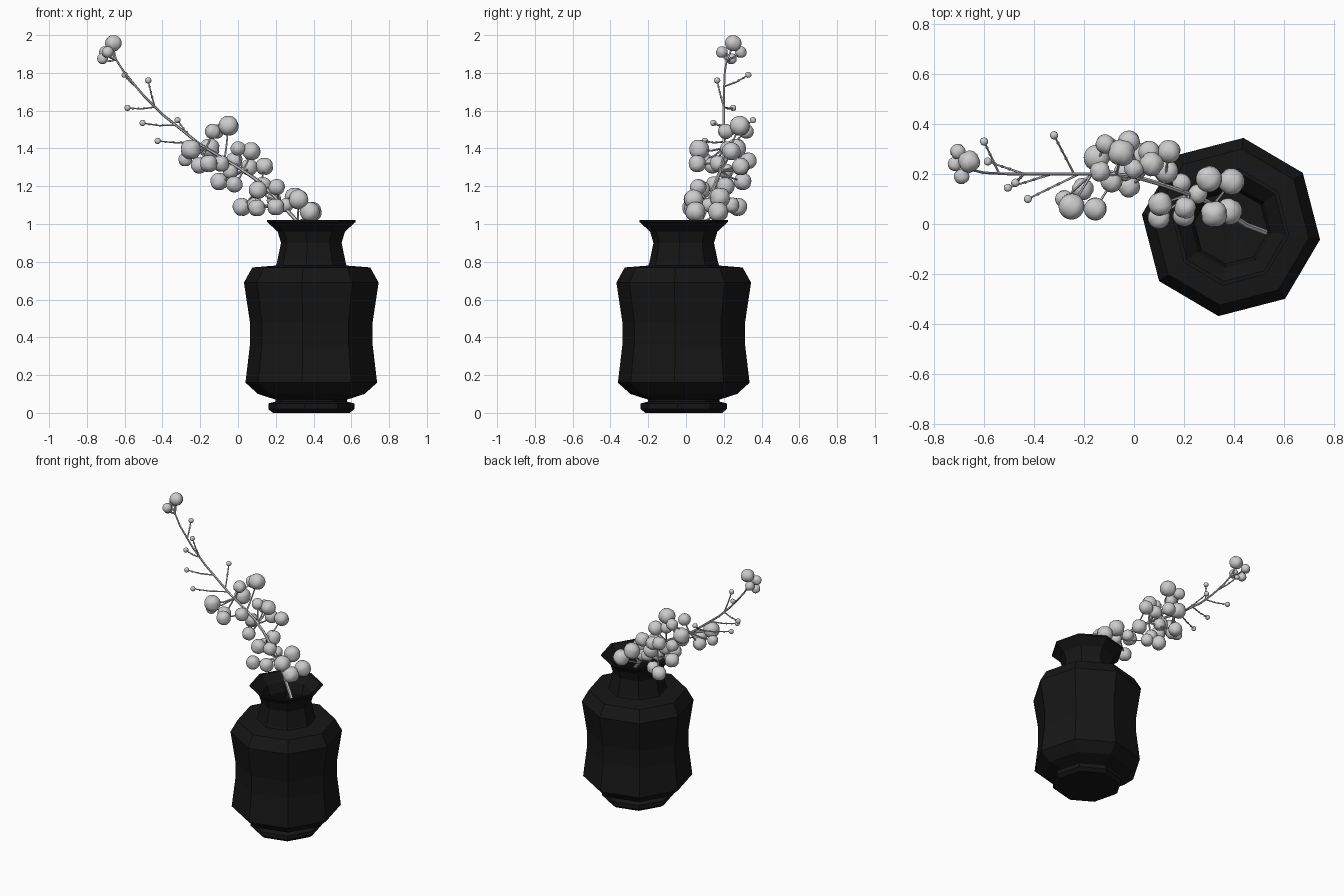
import bpy, bmesh, math
from mathutils import Vector, Matrix

if "Cube" in bpy.data.objects:
    bpy.data.objects.remove(bpy.data.objects["Cube"])


def make_object(name, bm, smooth=False):
    me = bpy.data.meshes.new(name)
    bm.to_mesh(me)
    bm.free()
    ob = bpy.data.objects.new(name, me)
    bpy.context.collection.objects.link(ob)
    if smooth:
        bpy.ops.object.select_all(action='DESELECT')
        ob.select_set(True)
        bpy.context.view_layer.objects.active = ob
        bpy.ops.object.shade_smooth_by_angle(angle=math.radians(40))
    return ob


def tube(bm, pts, r0, r1, sides=6):
    # tapered tube along a list of points, capped at both ends
    rings, n = [], len(pts)
    for i, p in enumerate(pts):
        d = (pts[min(i + 1, n - 1)] - pts[max(i - 1, 0)]).normalized()
        u = d.cross(Vector((0, 1, 0.01))).normalized()
        v = d.cross(u)
        r = r0 + (r1 - r0) * i / (n - 1)
        rings.append([bm.verts.new(p + r * (u * math.cos(a) + v * math.sin(a)))
                      for a in (math.tau * k / sides for k in range(sides))])
    for a, b in zip(rings, rings[1:]):
        for k in range(sides):
            j = (k + 1) % sides
            bm.faces.new((a[k], a[j], b[j], b[k]))
    bm.faces.new(rings[0][::-1])
    bm.faces.new(rings[-1])


def berry(bm, c, r, axis, lobes=4):
    # round pod split into lobes by creased seams
    rot = axis.to_track_quat('Z', 'Y').to_matrix().to_4x4()
    res = bmesh.ops.create_uvsphere(bm, u_segments=lobes * 5, v_segments=12, radius=1)
    for v in res['verts']:
        t = math.atan2(v.co.y, v.co.x) * lobes / 2
        k = 0.90 + 0.10 * abs(math.sin(t)) ** 0.5
        v.co = Vector((v.co.x * k, v.co.y * k, v.co.z * 0.95)) * r
    bmesh.ops.transform(bm, matrix=Matrix.Translation(c) @ rot, verts=res['verts'])


# Vase: eight-sided turned profile with an open neck and inner wall
profile = [(0, 0), (.205, 0), (.23, .02), (.23, .05), (.19, .06), (.19, .07), (.285, .10),
           (.352, .16), (.328, .36), (.328, .48), (.36, .69), (.315, .77), (.19, .78),
           (.185, .79), (.162, .90), (.18, .96), (.236, 1.01), (.236, 1.02), (.22, 1.02),
           (.165, .965), (.148, .90), (.17, .77), (.30, .75), (.34, .68), (.31, .48),
           (.31, .36), (.33, .17), (.26, .11), (0, .10)]
bm = bmesh.new()
vs = [bm.verts.new((r, 0, z)) for r, z in profile]
es = [bm.edges.new(p) for p in zip(vs, vs[1:])]
bmesh.ops.spin(bm, geom=vs + es, cent=(0, 0, 0), axis=(0, 0, 1),
               angle=math.tau, steps=8, use_merge=True)
bmesh.ops.remove_doubles(bm, verts=bm.verts, dist=1e-4)
bmesh.ops.recalc_face_normals(bm, faces=bm.faces)
bmesh.ops.transform(bm, verts=bm.verts, matrix=Matrix.Translation((.388, -.012, 0))
                    @ Matrix.Rotation(math.radians(-8), 4, 'Z'))
vase = make_object("vase", bm)
black = bpy.data.materials.new("black_glaze")
black.diffuse_color = (.008, .008, .008, 1)
black.use_nodes = True
black.node_tree.nodes["Principled BSDF"].inputs["Base Color"].default_value = black.diffuse_color
vase.data.materials.append(black)

# Main stem from inside the vase to the tip
stem = [Vector(p) for p in (
    (.53, -.035, .74), (.45, -.005, .85), (.38, .04, .94), (.29, .09, 1.04), (.19, .13, 1.15),
    (.09, .165, 1.24), (0, .19, 1.30), (-.1, .2, 1.36), (-.2, .2, 1.42), (-.3, .2, 1.50),
    (-.4, .2, 1.58), (-.5, .2, 1.68), (-.6, .205, 1.80), (-.665, .22, 1.90))]
bm = bmesh.new()
tube(bm, stem, .012, .005)
make_object("main_stem", bm, True)

# Bare side twigs with a bud at the tip and nodes along the way: stem index, tip
twigs = [(11.4, (-.6, .33, 1.79)), (10.4, (-.475, .165, 1.76)), (10.4, (-.585, .25, 1.615)),
         (9.3, (-.505, .145, 1.535)), (8.2, (-.425, .1, 1.44)), (8.4, (-.32, .355, 1.55))]
tw, bd = bmesh.new(), bmesh.new()
for i, tip in twigs:
    tip = Vector(tip)
    root = stem[int(i)].lerp(stem[int(i) + 1], i % 1)
    axis = tip - root
    mid = root.lerp(tip, .5) - Vector((0, 0, .008))
    tube(tw, [root, mid, tip], .005, .0035, 5)
    berry(bd, tip, .017, axis)
    for f in (.4, .6, .8):
        bmesh.ops.create_icosphere(bd, subdivisions=1, radius=.007,
                                   matrix=Matrix.Translation(root.lerp(tip, f) - Vector((0, 0, .005))))
make_object("side_twigs", tw, True)
make_object("buds", bd, True)

# Berry clusters: x, y, z, radius
groups = {
    "tip_berries": [(-.66, .25, 1.957, .045), (-.69, .19, 1.91, .032), (-.705, .29, 1.91, .032),
                    (-.717, .24, 1.875, .03)],
    "upper_berries": [(-.05, .285, 1.52, .055), (-.135, .21, 1.49, .042), (-.115, .32, 1.49, .04),
                      (-.25, .07, 1.395, .055), (-.28, .1, 1.34, .037), (-.155, .06, 1.32, .048),
                      (-.205, .14, 1.31, .045), (-.15, .265, 1.40, .055), (-.09, .17, 1.32, .045)],
    "middle_berries": [(-.02, .33, 1.335, .046), (-.04, .21, 1.28, .042), (-.1, .3, 1.225, .048),
                       (0, .22, 1.40, .04), (.07, .24, 1.385, .05), (.14, .29, 1.305, .048),
                       (.06, .29, 1.30, .045), (.13, .21, 1.2, .05), (-.02, .15, 1.21, .045),
                       (.02, .275, 1.09, .05), (.09, .24, 1.10, .043)],
    "lower_berries": [(.105, .08, 1.18, .05), (.1, .025, 1.085, .047), (.205, .065, 1.195, .045),
                      (.2, .035, 1.09, .047), (.19, .165, 1.13, .04), (.3, .18, 1.14, .055),
                      (.39, .17, 1.065, .055), (.32, .04, 1.13, .055), (.38, .05, 1.065, .055),
                      (.255, .12, 1.1, .04)],
}
st = bmesh.new()
for name, items in groups.items():
    bm = bmesh.new()
    for x, y, z, r in items:
        c = Vector((x, y, z))
        # stalk springs from the stem just below the closest point
        near = min(range(len(stem)), key=lambda k: (stem[k] - c).length)
        root = stem[max(near - 1, 0)].lerp(stem[near], .7)
        tube(st, [root, root.lerp(c, .5) - Vector((0, 0, .01)), c], .006, .004, 5)
        berry(bm, c, r, c - root)
    make_object(name, bm, True)
make_object("berry_stalks", st, True)
